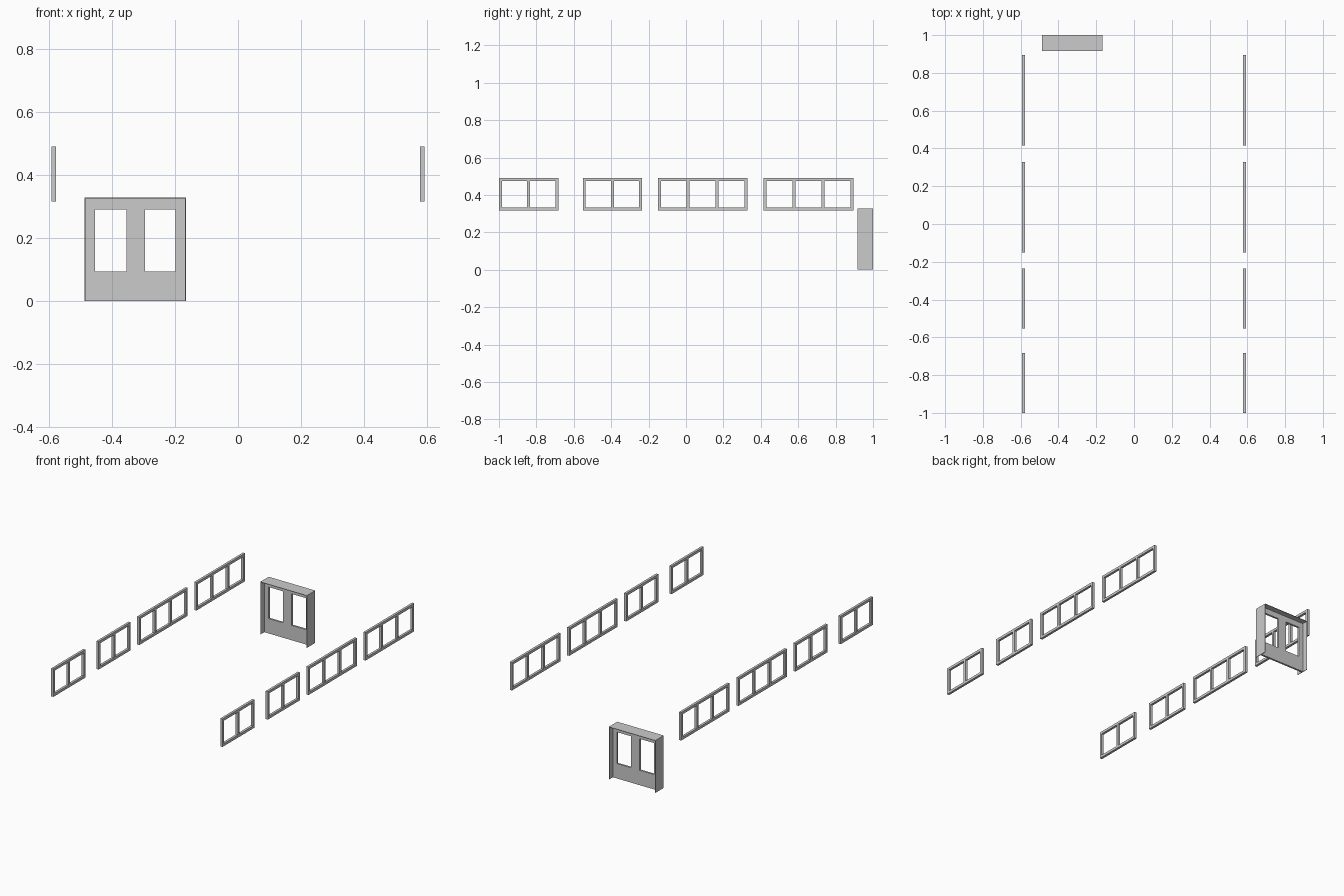
import bpy, bmesh
from mathutils import Vector

if "Cube" in bpy.data.objects:
    bpy.data.objects.remove(bpy.data.objects["Cube"])


def panel(name, us, vs, solid, place, d0, d1):
    """Extrude the solid cells of a grid (us x vs) from depth d0 to d1 as one welded mesh."""
    bm = bmesh.new()
    grid = {(i, j): bm.verts.new(place(u, v, d0))
            for i, u in enumerate(us) for j, v in enumerate(vs)}
    faces = [bm.faces.new([grid[i, j], grid[i + 1, j], grid[i + 1, j + 1], grid[i, j + 1]])
             for i in range(len(us) - 1) for j in range(len(vs) - 1) if solid(i, j)]
    new = bmesh.ops.extrude_face_region(bm, geom=faces, use_keep_orig=True)["geom"]
    shift = Vector(place(0, 0, d1)) - Vector(place(0, 0, d0))
    bmesh.ops.translate(bm, vec=shift, verts=[g for g in new if isinstance(g, bmesh.types.BMVert)])
    bmesh.ops.recalc_face_normals(bm, faces=bm.faces)
    mesh = bpy.data.meshes.new(name)
    bm.to_mesh(mesh)
    bm.free()
    obj = bpy.data.objects.new(name, mesh)
    bpy.context.collection.objects.link(obj)
    return obj


def side_plane(u, v, d):
    return (d, u, v)


def front_plane(u, v, d):
    return (u, d, v)


# Window frames: (start y, end y, number of panes), on the right and left sides
BAR = 0.016
Z0, Z1 = 0.316, 0.491
windows = [(-1.0, -0.682, 2), (-0.552, -0.235, 2), (-0.15, 0.328, 3), (0.415, 0.895, 3)]
for side, sign in (("right", 1), ("left", -1)):
    for k, (y0, y1, panes) in enumerate(windows):
        step = (y1 - y0 - BAR) / panes
        ys = [y0 + n * step + e for n in range(panes + 1) for e in (0, BAR)]
        panel(f"window_frame_{side}_{k + 1}", ys, [Z0, Z0 + BAR, Z1 - BAR, Z1],
              lambda i, j: i % 2 == 0 or j != 1, side_plane, sign * 0.578, sign * 0.593)

# Door casing: two jambs and a head as one thin upside-down U
X0, X1, H, T = -0.488, -0.166, 0.328, 0.003
panel("door_casing", [X0, X0 + T, X1 - T, X1], [0, H - T, H],
      lambda i, j: i != 1 or j == 1, front_plane, 0.917, 1.0)

# Two door leaves with tall openings, set in the middle of the casing depth
mid = -0.325
leaves = {"door_leaf_left": [X0 + T, -0.455, -0.355, mid],
          "door_leaf_right": [mid, -0.296, -0.198, X1 - T]}
for name, xs in leaves.items():
    panel(name, xs, [0, 0.093, 0.29, H - T],
          lambda i, j: (i, j) != (1, 1), front_plane, 0.953, 0.965)
